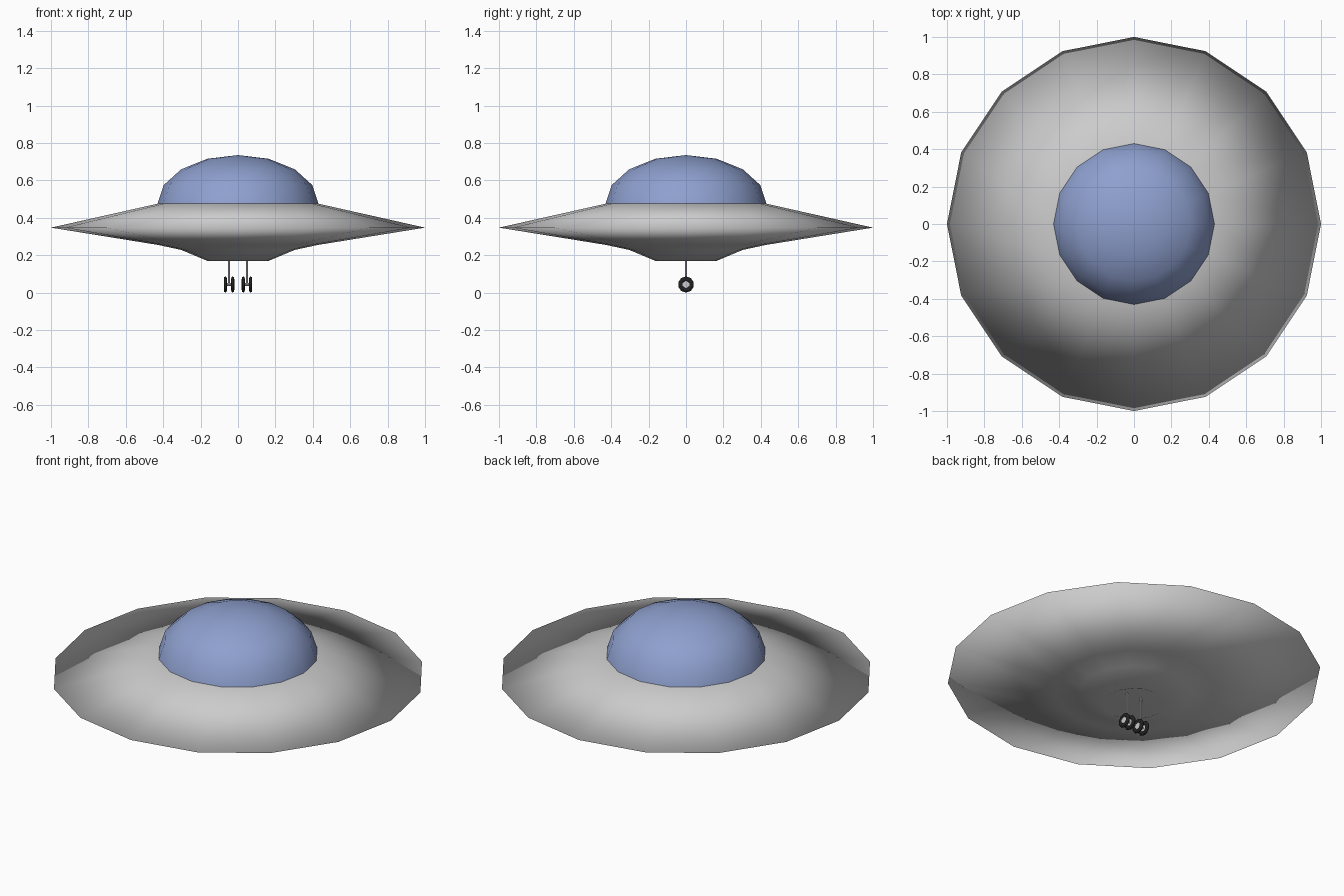
import bpy, bmesh
from math import sin, cos, pi

if "Cube" in bpy.data.objects:
    bpy.data.objects.remove(bpy.data.objects["Cube"])

SIDES = 16


def material(name, rgb):
    m = bpy.data.materials.new(name)
    m.diffuse_color = (*rgb, 1)
    m.use_nodes = True
    m.node_tree.nodes["Principled BSDF"].inputs["Base Color"].default_value = m.diffuse_color
    return m


BLUE = material("blue_glass", (0.27, 0.35, 0.62))
BLACK = material("black_rubber", (0.015, 0.015, 0.015))


def lathe(name, profile, mat=None, sides=SIDES):
    """Turn an (r, z) profile about z; r = 0 gives a single pole vertex."""
    bm = bmesh.new()
    rings = []
    for r, z in profile:
        n = 1 if r == 0 else sides
        rings.append([bm.verts.new((r * cos(2 * pi * i / sides), r * sin(2 * pi * i / sides), z))
                      for i in range(n)])
    for a, b in zip(rings, rings[1:]):
        for i in range(sides):
            j = (i + 1) % sides
            corners = [a[i % len(a)], a[j % len(a)], b[j % len(b)], b[i % len(b)]]
            bm.faces.new(list(dict.fromkeys(corners)))
    for f in bm.faces:
        f.smooth = True
    mesh = bpy.data.meshes.new(name)
    bm.to_mesh(mesh)
    bm.free()
    ob = bpy.data.objects.new(name, mesh)
    bpy.context.collection.objects.link(ob)
    if mat:
        mesh.materials.append(mat)
    return ob


def place(ob, x, z):
    """Lay a lathed part on its side so it spins about x."""
    ob.rotation_euler = (0, pi / 2, 0)
    ob.location = (x, 0, z)


# Saucer hull: recessed belly, bowl, wide thin brim, sloping top
lathe("saucer_hull", [(0, 0.24), (0.165, 0.17), (0.304, 0.228), (0.43, 0.255),
                      (1.0, 0.347), (0.43, 0.475)])

# Dome: flattened hemisphere
lathe("dome", [(0.43 * cos(k * pi / 8), 0.475 + 0.26 * sin(k * pi / 8)) for k in range(4)]
      + [(0, 0.735)], BLUE)

# Landing gear: two struts, each with a pair of wheels
WHEEL_Z = 0.043
tyre = [(0.030 + 0.013 * cos(k * pi / 4), 0.0085 * sin(k * pi / 4)) for k in range(-4, 5)]
hub = [(0, -0.005), (0.019, -0.005), (0.019, 0.005), (0, 0.005)]
for side, sx in (("left", -1), ("right", 1)):
    x = sx * 0.048
    lathe(side + "_strut", [(0, WHEEL_Z), (0.006, WHEEL_Z), (0.006, 0.24), (0, 0.24)], None, 8).location.x = x
    place(lathe(side + "_axle", [(0, -0.021), (0.007, -0.021), (0.007, 0.021), (0, 0.021)], None, 8), x, WHEEL_Z)
    for place_name, dx in (("inner", -sx * 0.0195), ("outer", sx * 0.0195)):
        place(lathe(f"{side}_{place_name}_tyre", tyre, BLACK, 10), x + dx, WHEEL_Z)
        place(lathe(f"{side}_{place_name}_hub", hub, None, 10), x + dx, WHEEL_Z)

# Keep hard edges on the small parts
bpy.ops.object.select_all(action='DESELECT')
for ob in bpy.context.collection.objects:
    if ob.name.endswith(("strut", "axle", "hub")):
        ob.select_set(True)
        bpy.context.view_layer.objects.active = ob
bpy.ops.object.shade_smooth_by_angle(angle=0.7)
